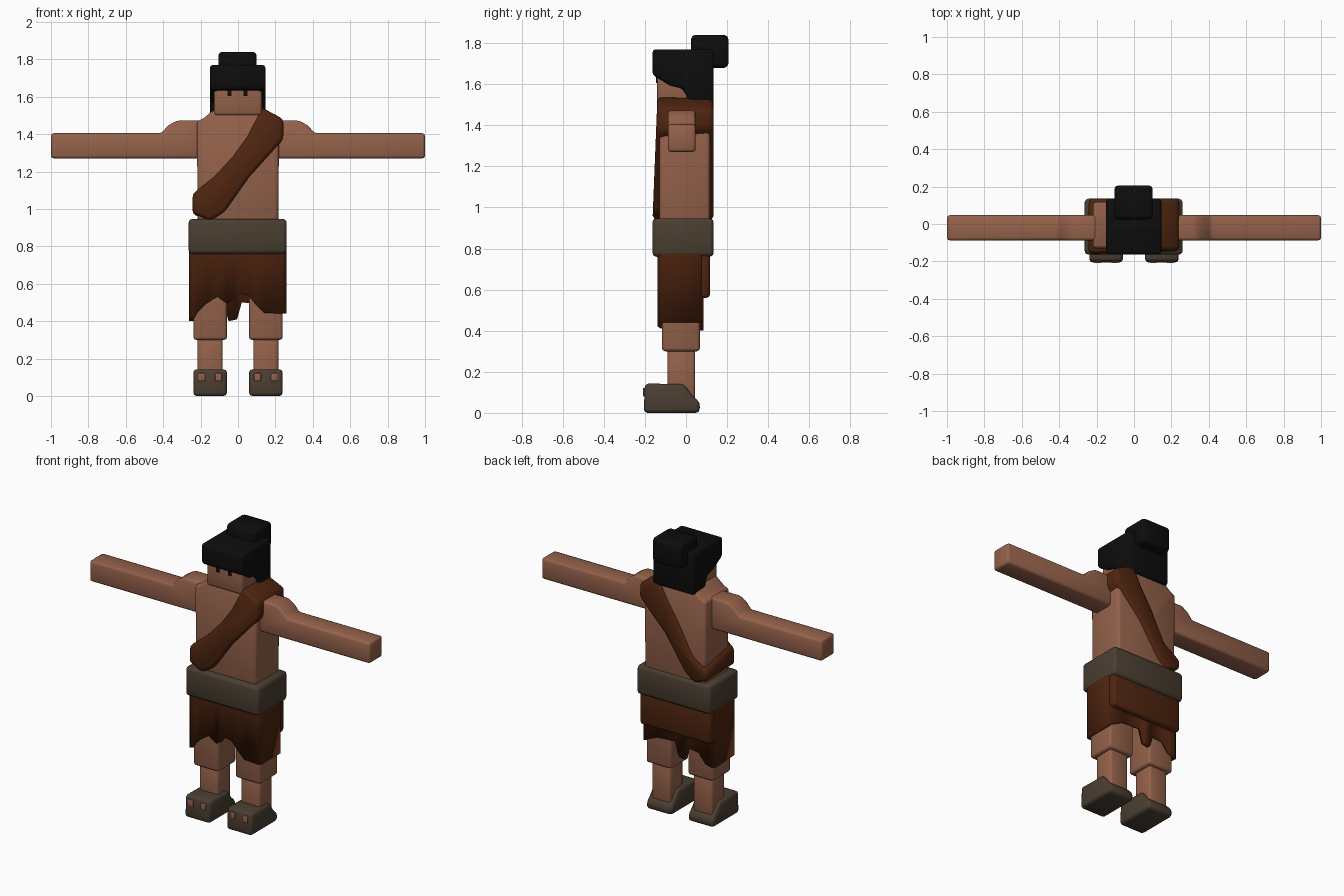
import bpy, bmesh, math

if "Cube" in bpy.data.objects:
    bpy.data.objects.remove(bpy.data.objects["Cube"])


def material(name, rgb):
    m = bpy.data.materials.new(name)
    m.diffuse_color = (*rgb, 1)
    m.use_nodes = True
    m.node_tree.nodes["Principled BSDF"].inputs["Base Color"].default_value = m.diffuse_color
    return m


SKIN = material("skin", (0.30, 0.122, 0.070))
HAIR = material("black hair", (0.004, 0.004, 0.004))
CLOTH = material("brown cloth", (0.078, 0.018, 0.005))
LEATHER = material("grey leather", (0.068, 0.048, 0.031))


def finish(name, bm, mat, bevel):
    """Round the sharp edges and turn the bmesh into an object."""
    bmesh.ops.recalc_face_normals(bm, faces=bm.faces)
    if bevel:
        sharp = [e for e in bm.edges if e.is_manifold and e.calc_face_angle() > math.radians(20)]
        bmesh.ops.bevel(bm, geom=sharp, offset=bevel, segments=2, profile=0.5,
                        affect='EDGES', clamp_overlap=True)
    me = bpy.data.meshes.new(name)
    bm.to_mesh(me)
    bm.free()
    me.materials.append(mat)
    ob = bpy.data.objects.new(name, me)
    bpy.context.collection.objects.link(ob)
    bpy.ops.object.select_all(action='DESELECT')
    ob.select_set(True)
    bpy.context.view_layer.objects.active = ob
    bpy.ops.object.shade_smooth_by_angle(angle=math.radians(50))
    return ob


def loft(name, ring_a, ring_b, mat, bevel=0.015):
    """Solid between two rings of equal length."""
    bm = bmesh.new()
    a = [bm.verts.new(p) for p in ring_a]
    b = [bm.verts.new(p) for p in ring_b]
    n = len(a)
    bm.faces.new(a)
    bm.faces.new(b[::-1])
    for i in range(n):
        j = (i + 1) % n
        bm.faces.new((a[i], b[i], b[j], a[j]))
    return finish(name, bm, mat, bevel)


def front_prism(name, pts, y0, y1, mat, bevel=0.015):
    return loft(name, [(x, y0, z) for x, z in pts], [(x, y1, z) for x, z in pts], mat, bevel)


def side_prism(name, pts, x0, x1, mat, bevel=0.015):
    return loft(name, [(x0, y, z) for y, z in pts], [(x1, y, z) for y, z in pts], mat, bevel)


def box(name, x0, x1, y0, y1, z0, z1, mat, bevel=0.015):
    return front_prism(name, [(x0, z0), (x1, z0), (x1, z1), (x0, z1)], y0, y1, mat, bevel)


# Torso with sloping neck
half = [(0.215, 0.90), (0.22, 1.47), (0.19, 1.48), (0.13, 1.53)]
front_prism("torso", half + [(-x, z) for x, z in half[::-1]], -0.13, 0.117, SKIN, 0.02)

# Arms with shoulder, legs and sandals on both sides
arm = [(0.18, 1.27), (1.0, 1.27), (1.0, 1.405), (0.41, 1.405), (0.375, 1.445), (0.33, 1.472), (0.18, 1.472)]
foot = [(-0.206, 0), (0.066, 0), (0.068, 0.05), (0.03, 0.085), (-0.01, 0.14), (-0.2, 0.143)]
for s, side in ((-1, "right"), (1, "left")):
    front_prism(side + "_arm", [(s * x, z) for x, z in arm], -0.088, 0.047, SKIN)
    c = s * 0.149
    box(side + "_upper_leg", c - 0.09, c + 0.09, -0.117, 0.068, 0.30, 0.78, SKIN)
    box(side + "_lower_leg", c - 0.067, c + 0.067, -0.09, 0.045, 0.05, 0.32, SKIN)
    side_prism(side + "_sandal", foot, c - 0.09, c + 0.09, LEATHER, 0.018)
    for k, dx in enumerate((-0.045, 0.045)):
        box(f"{side}_toe_{k}", c + dx - 0.018, c + dx + 0.018, -0.209, -0.2, 0.08, 0.122, SKIN, 0.004)

# Belt
box("belt", -0.264, 0.26, -0.164, 0.135, 0.76, 0.947, LEATHER, 0.02)

# Skirt shell with a ragged hem: (x, y, hem height) around the waist
hem = [(-0.263, -0.12, 0.41), (-0.245, -0.138, 0.42), (-0.215, -0.138, 0.45), (-0.175, -0.138, 0.49),
       (-0.11, -0.138, 0.53), (-0.06, -0.138, 0.495), (-0.03, -0.138, 0.51), (0.0, -0.138, 0.55),
       (0.05, -0.138, 0.54), (0.09, -0.138, 0.495), (0.14, -0.138, 0.445), (0.24, -0.138, 0.44),
       (0.258, -0.12, 0.44), (0.258, 0.067, 0.44), (0.24, 0.085, 0.45), (0.15, 0.085, 0.49),
       (0.02, 0.085, 0.50), (-0.005, 0.085, 0.41), (-0.05, 0.085, 0.40), (-0.075, 0.085, 0.48),
       (-0.15, 0.085, 0.47), (-0.2, 0.085, 0.41), (-0.245, 0.085, 0.40), (-0.263, 0.067, 0.40)]
bm = bmesh.new()
low = [bm.verts.new(p) for p in hem]
top = [bm.verts.new((x, y, 0.80)) for x, y, z in hem]
bm.faces.new(top)
for i in range(len(hem)):
    j = (i + 1) % len(hem)
    bm.faces.new((low[i], low[j], top[j], top[i]))
skirt = finish("skirt", bm, CLOTH, 0)
mod = skirt.modifiers.new("thickness", 'SOLIDIFY')
mod.thickness = 0.025
mod.offset = -1
box("skirt_back_fold", -0.255, 0.25, 0.0, 0.117, 0.56, 0.80, CLOTH, 0.018)

# Sash from one shoulder to the opposite hip, wider in front than behind
front = [(0.125, 1.545), (0.05, 1.39), (-0.03, 1.275), (-0.13, 1.175), (-0.243, 1.085),
         (-0.243, 0.98), (-0.15, 0.935), (-0.07, 0.985), (0.06, 1.17), (0.243, 1.37), (0.243, 1.48)]
back = [(0.11, 1.54), (0.05, 1.42), (-0.03, 1.29), (-0.13, 1.10), (-0.243, 1.03),
        (-0.243, 0.97), (-0.15, 0.935), (-0.08, 0.99), (0.06, 1.20), (0.243, 1.39), (0.243, 1.48)]
loft("sash", [(x, -0.163 + (z - 0.94) * 0.04, z) for x, z in front],
     [(x, 0.135, z) for x, z in back], CLOTH, 0.022)

# Head, hair and top bun
box("head", -0.128, 0.128, -0.14, 0.08, 1.50, 1.70, SKIN)
hair = [(-0.163, 1.77), (-0.163, 1.645), (-0.14, 1.632), (-0.08, 1.595), (-0.02, 1.58), (0.0, 1.55),
        (0.01, 1.51), (0.135, 1.50), (0.135, 1.77)]
side_prism("hair", hair, -0.15, 0.146, HAIR, 0.015)
box("hair_bun", -0.105, 0.1, 0.025, 0.206, 1.68, 1.84, HAIR, 0.02)

# Eyes
for x, side in ((-0.045, "right"), (0.04, "left")):
    box(side + "_eye", x - 0.01, x + 0.01, -0.145, -0.137, 1.605, 1.64, HAIR, 0)
